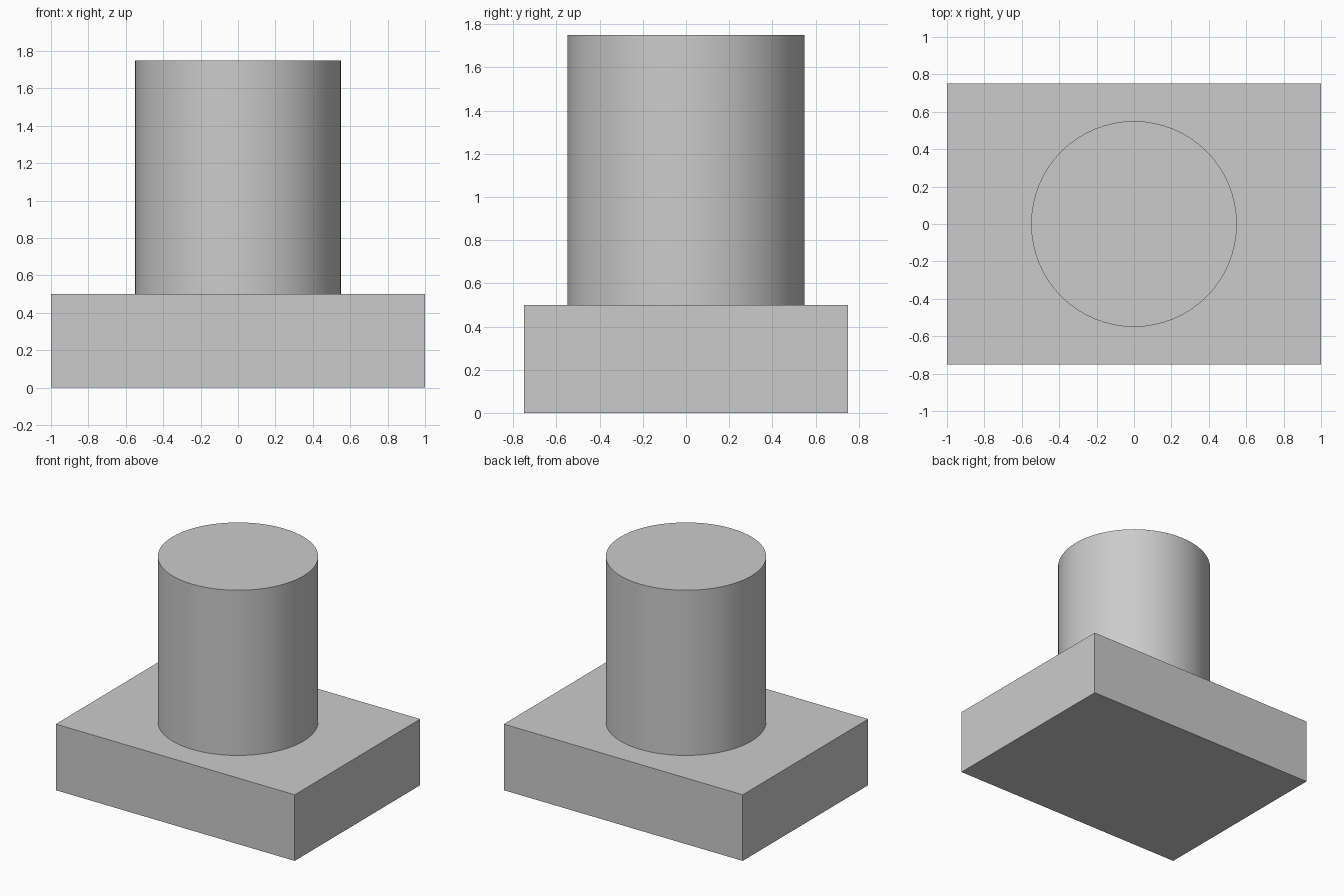
import bpy
import math

default = bpy.data.objects.get("Cube")
if default:
    bpy.data.objects.remove(default, do_unlink=True)

# Single grey material
GREY = (0.6, 0.6, 0.6, 1.0)
grey = bpy.data.materials.new("grey")
grey.use_nodes = True
grey.diffuse_color = GREY
grey.node_tree.nodes["Principled BSDF"].inputs["Base Color"].default_value = GREY

BASE_SIZE = (2.0, 1.5, 0.5)
COLUMN_RADIUS = 0.55
COLUMN_HEIGHT = 1.25


def finish(name):
    obj = bpy.context.object
    obj.name = name
    obj.data.name = name
    obj.data.materials.append(grey)
    return obj


# Rectangular base block
bpy.ops.mesh.primitive_cube_add(size=1, location=(0, 0, BASE_SIZE[2] / 2))
base = finish("base_block")
base.scale = BASE_SIZE
bpy.ops.object.transform_apply(location=False, rotation=False, scale=True)

# Round column standing on the base
bpy.ops.mesh.primitive_cylinder_add(
    vertices=64, radius=COLUMN_RADIUS, depth=COLUMN_HEIGHT,
    location=(0, 0, BASE_SIZE[2] + COLUMN_HEIGHT / 2))
finish("column")
bpy.ops.object.shade_smooth_by_angle(angle=math.radians(30))
